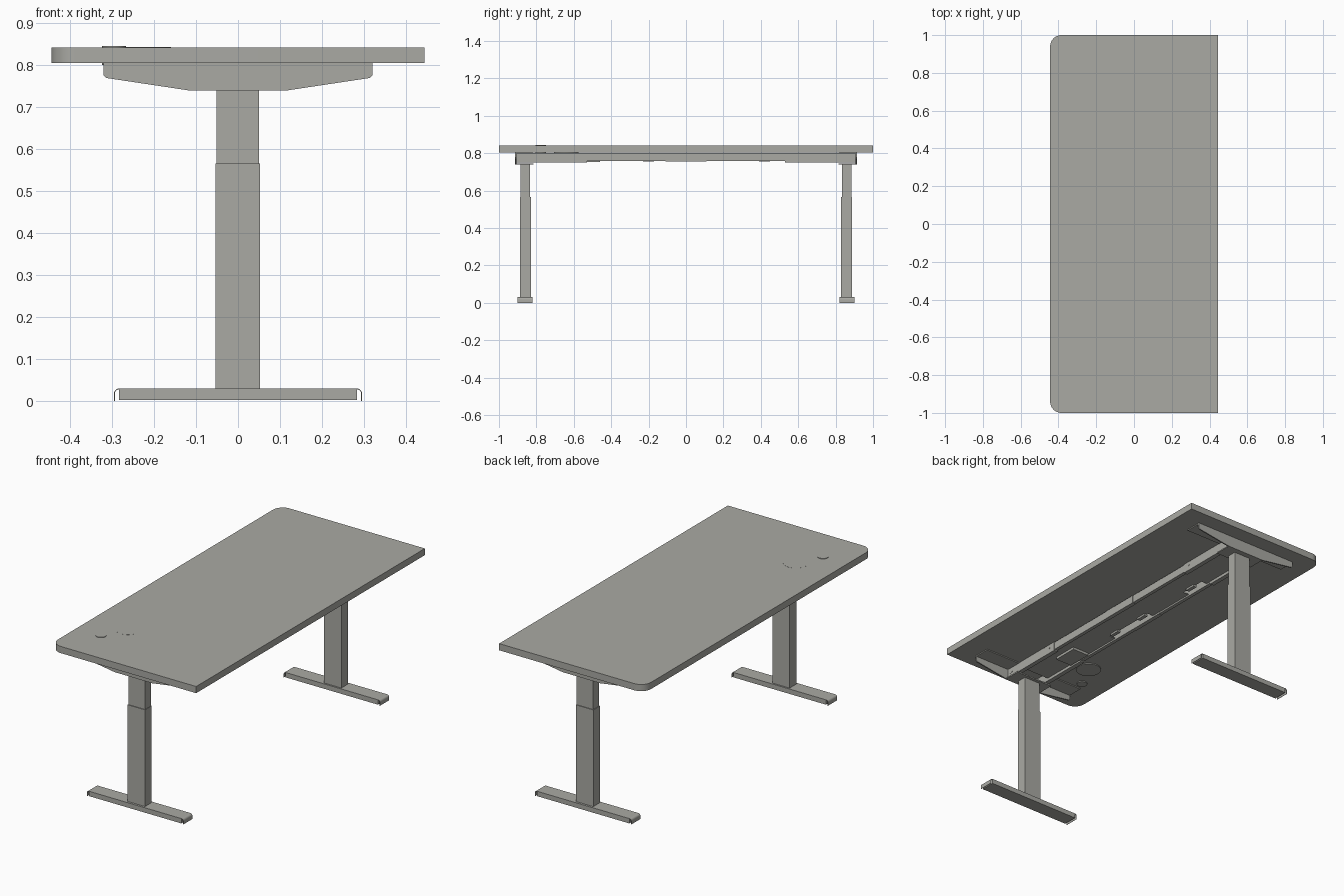
import bpy, bmesh, math
from mathutils import Vector

if "Cube" in bpy.data.objects:
    bpy.data.objects.remove(bpy.data.objects["Cube"])


def material(name, col):
    m = bpy.data.materials.new(name)
    m.diffuse_color = (*col, 1)
    m.use_nodes = True
    m.node_tree.nodes["Principled BSDF"].inputs["Base Color"].default_value = m.diffuse_color
    return m


GREY = material("warm grey", (0.40, 0.40, 0.37))


def finish(name, bm, smooth=False):
    bmesh.ops.recalc_face_normals(bm, faces=bm.faces)
    me = bpy.data.meshes.new(name)
    bm.to_mesh(me)
    bm.free()
    me.materials.append(GREY)
    ob = bpy.data.objects.new(name, me)
    bpy.context.collection.objects.link(ob)
    if smooth:
        bpy.ops.object.select_all(action='DESELECT')
        bpy.context.view_layer.objects.active = ob
        ob.select_set(True)
        bpy.ops.object.shade_smooth_by_angle(angle=math.radians(35))
    return ob


def prism(name, pts, direction, smooth=False):
    """Extrude a closed 3D outline along a direction."""
    bm = bmesh.new()
    face = bm.faces.new([bm.verts.new(p) for p in pts])
    new = bmesh.ops.extrude_face_region(bm, geom=[face])["geom"]
    verts = [v for v in new if isinstance(v, bmesh.types.BMVert)]
    bmesh.ops.translate(bm, verts=verts, vec=Vector(direction))
    return finish(name, bm, smooth)


def box(name, x0, x1, y0, y1, z0, z1):
    return prism(name, [(x0, y0, z0), (x1, y0, z0), (x1, y1, z0), (x0, y1, z0)], (0, 0, z1 - z0))


def yspan(s, a, b):
    """Mirror a y range to side s, in ascending order."""
    return sorted((s * a, s * b))


def arc(cx, cy, r, a0, a1, n=10):
    return [(cx + r * math.cos(math.radians(a0 + (a1 - a0) * i / n)),
             cy + r * math.sin(math.radians(a0 + (a1 - a0) * i / n))) for i in range(n + 1)]


def disc(name, x, y, r, z0, z1):
    pts = arc(x, y, r, 0, 360, 40)[:-1]
    return prism(name, [(a, b, z0) for a, b in pts], (0, 0, z1 - z0), True)


# Desktop: two rounded corners on the user side, square at the back
R = 0.06
outline = [(0.444, -1), (0.444, 1)] + arc(-0.444 + R, 1 - R, R, 90, 180) + arc(-0.444 + R, -1 + R, R, 180, 270)
prism("desktop", [(x, y, 0.805) for x, y in outline], (0, 0, 0.037), True)

# Flush charging disc and the control dial
disc("charging_disc", -0.225, -0.64, 0.065, 0.80, 0.8424)
disc("control_dial", -0.295, -0.777, 0.028, 0.80, 0.845)

for s, side in ((-1, "front"), (1, "rear")):
    # Telescopic leg
    box(side + "_leg_lower", -0.054, 0.052, *yspan(s, 0.829, 0.888), 0.028, 0.565)
    box(side + "_leg_upper", -0.051, 0.050, *yspan(s, 0.833, 0.884), 0.56, 0.742)

    # Foot bar with thin curved end straps
    y0, y1 = yspan(s, 0.82, 0.90)
    box(side + "_foot", -0.283, 0.283, y0, y1, 0.003, 0.03)
    for e in (-1, 1):
        outer = [(0.295, 0.0)] + arc(0.283, 0.018, 0.012, 0, 90, 6)
        inner = arc(0.283, 0.018, 0.010, 90, 0, 6) + [(0.293, 0.0)]
        prism(side + "_foot_end", [(e * x, y0, z) for x, z in outer + inner], (0, y1 - y0, 0), True)

    # Tapered support bracket: outer web, top flange and leg mounting plate
    half = [(0.32, 0.804), (0.32, 0.776), (0.314, 0.769), (0.115, 0.739)]
    prof = half + [(-x, z) for x, z in reversed(half)]
    w0, w1 = yspan(s, 0.907, 0.914)
    prism(side + "_bracket_web", [(x, w0, z) for x, z in prof], (0, w1 - w0, 0))
    box(side + "_bracket_flange", -0.32, 0.32, *yspan(s, 0.82, 0.912), 0.799, 0.805)
    box(side + "_leg_plate", -0.115, 0.115, *yspan(s, 0.815, 0.912), 0.739, 0.746)

    # Outer sleeves of the telescopic rails, with bolts
    for e in (-1, 1):
        box(side + "_rail_sleeve", *sorted((e * 0.078, e * 0.103)), *yspan(s, 0.53, 0.91), 0.75, 0.801)
        for y, r in ((0.885, 0.015), (0.57, 0.005)):
            pts = arc(s * y, 0.78, r, 0, 360, 16)[:-1]
            prism(side + "_rail_bolt", [(e * 0.10, a, b) for a, b in pts], (e * 0.005, 0, 0))

# Inner rails running the length of the frame
for e in (-1, 1):
    box("inner_rail", *sorted((e * 0.08, e * 0.10)), -0.6, 0.6, 0.757, 0.80)
    box("rail_joiner", *sorted((e * 0.079, e * 0.102)), -0.11, 0.11, 0.756, 0.80)

# Cable tray between the rails, with gaps beside the far rail
box("cable_tray", -0.045, 0.08, -0.8, 0.8, 0.766, 0.770)
for a, b in ((-0.8, -0.25), (0.06, 0.35), (0.5, 0.8)):
    box("cable_tray_side", -0.08, -0.045, a, b, 0.766, 0.770)

# Motor control box and small cable clips
box("control_box", -0.07, 0.03, -0.60, -0.46, 0.752, 0.79)
for y in (-0.2, 0.02, 0.42):
    box("cable_clip", -0.05, -0.03, y - 0.03, y + 0.03, 0.755, 0.768)
